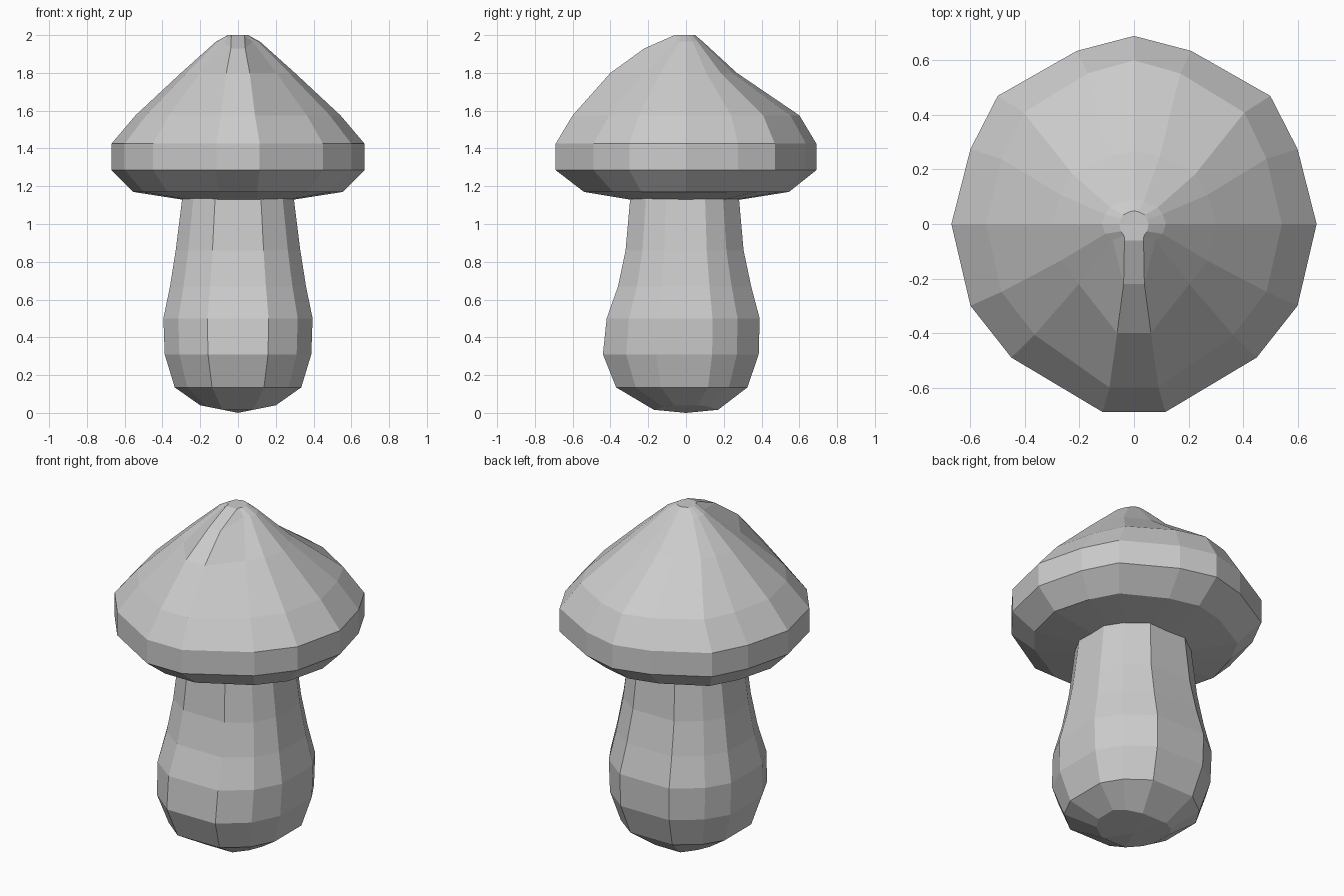
import bpy
import bmesh

if "Cube" in bpy.data.objects:
    bpy.data.objects.remove(bpy.data.objects["Cube"])


def loft(name, rings, end=None):
    """Skin a stack of closed rings; 'end' says which ring index gets a face fan."""
    bm = bmesh.new()
    rows = [[bm.verts.new(p) for p in ring] for ring in rings]
    n = len(rows[0])
    for a, b in zip(rows, rows[1:]):
        for i in range(n):
            j = (i + 1) % n
            bm.faces.new((a[i], a[j], b[j], b[i]))
    if end is not None:
        row = rows[end[0]]
        tip = bm.verts.new(end[1])
        for i in range(n):
            bm.faces.new((row[i], row[(i + 1) % n], tip))
    bmesh.ops.recalc_face_normals(bm, faces=bm.faces)
    # Open shells: make sure the normals point outwards
    if sum(f.normal.dot(f.calc_center_median() - rows_center(f)) for f in bm.faces) < 0:
        bmesh.ops.reverse_faces(bm, faces=bm.faces)
    mesh = bpy.data.meshes.new(name)
    bm.to_mesh(mesh)
    bm.free()
    obj = bpy.data.objects.new(name, mesh)
    bpy.context.collection.objects.link(obj)
    return obj


def rows_center(face):
    c = face.calc_center_median()
    c.x = c.y = 0
    return c


def mirrored(half):
    """Front-to-back half outline, completed on the other side of x = 0."""
    return half + [(-x, y, z) for x, y, z in reversed(half) if x > 1e-6]


# Cap: 15-sided, with a raised ridge running up the front
cap_half = [(0.45, -0.49), (0.6, -0.3), (0.67, 0), (0.6, 0.275), (0.5, 0.47), (0.21, 0.635), (0, 0.69)]
cap_levels = [  # z, side scale, front scale, back scale, ridge point
    (1.125, 0.40, 0.38, 0.38, (0.10, -0.27, 1.125)),
    (1.17, 0.83, 0.79, 0.79, (0.10, -0.54, 1.17)),
    (1.285, 1, 1, 1, (0.115, -0.69, 1.285)),
    (1.425, 1, 1, 1, (0.115, -0.69, 1.425)),
    (1.575, 0.81, 0.83, 0.87, (0.09, -0.60, 1.575)),
    (1.80, 0.45, 0.45, 0.39, (0.062, -0.40, 1.80)),
    (1.965, 0.175, 0.12, 0.13, (0.038, -0.22, 1.93)),
    (2.0, 0.08, 0.09, 0.07, (0.035, -0.06, 2.0)),
]
cap_rings = []
for z, sx, front, back, ridge in cap_levels:
    half = [ridge] + [(x * sx, y * (front if y < 0 else back), z) for x, y in cap_half]
    cap_rings.append(mirrored(half))
loft("mushroom_cap", cap_rings, (-1, (0, 0, 2.0)))

# Stem: 12-sided, bulging low down, ending in a shallow keel
stem_half = [(0.41, -1), (0.8, -0.72), (1, -0.36), (1, 0.36), (0.8, 0.7), (0.41, 1)]
stem_levels = [  # z, half width, front depth, back depth
    (1.14, 0.295, 0.295, 0.28),
    (0.86, 0.33, 0.32, 0.305),
    (0.67, 0.36, 0.36, 0.345),
    (0.50, 0.395, 0.42, 0.39),
    (0.31, 0.388, 0.44, 0.385),
    (0.135, 0.335, 0.37, 0.325),
]
stem_rings = [mirrored([(x * w, y * (f if y < 0 else b), z) for x, y in stem_half])
              for z, w, f, b in stem_levels]
stem_rings.append(mirrored([(x * 0.2, y * 0.17, 0.2 * x * 0.2) for x, y in stem_half]))
loft("mushroom_stem", stem_rings, (-1, (0, 0, 0)))
